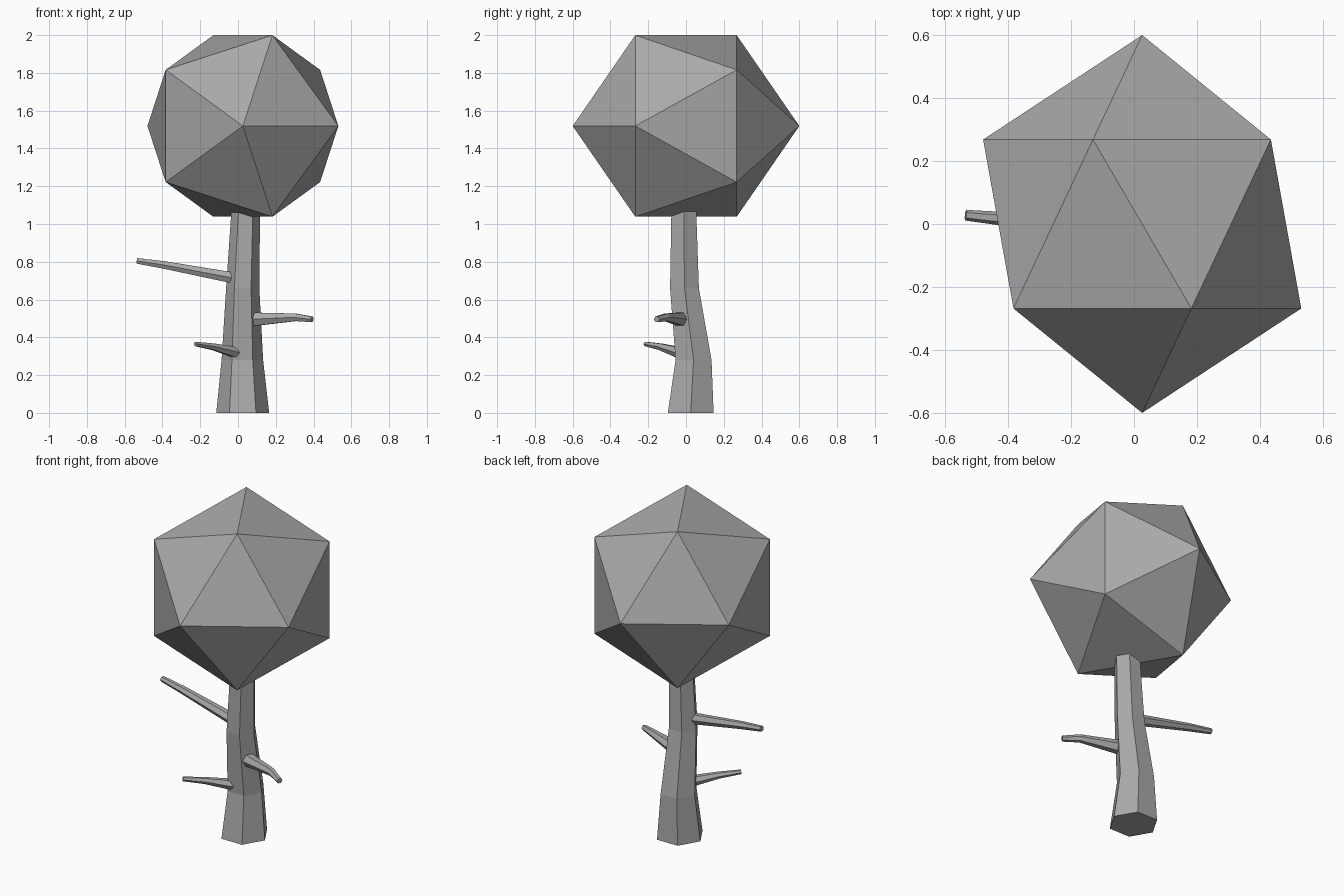
import bpy
import bmesh
from math import cos, sin, pi, radians
from mathutils import Vector, Quaternion, Matrix

cube = bpy.data.objects.get("Cube")
if cube:
    bpy.data.objects.remove(cube, do_unlink=True)

# One plain grey for the whole tree
grey = bpy.data.materials.new("plain_grey")
grey.use_nodes = True
colour = (0.4, 0.4, 0.4, 1)
grey.diffuse_color = colour
grey.node_tree.nodes["Principled BSDF"].inputs["Base Color"].default_value = colour


def add_object(name, bm):
    bmesh.ops.recalc_face_normals(bm, faces=bm.faces)
    mesh = bpy.data.meshes.new(name)
    bm.to_mesh(mesh)
    bm.free()
    mesh.materials.append(grey)
    obj = bpy.data.objects.new(name, mesh)
    bpy.context.collection.objects.link(obj)
    return obj


def loft(name, path, upright=False, sides=6):
    """Skin hexagonal rings along (x, y, z, radius) points and cap the ends."""
    bm = bmesh.new()
    points = [Vector(p[:3]) for p in path]
    rings = []
    for i, centre in enumerate(points):
        along = points[min(i + 1, len(points) - 1)] - points[max(i - 1, 0)]
        turn = Quaternion() if upright else along.to_track_quat('Z', 'Y')
        r = path[i][3]
        rings.append([
            bm.verts.new(centre + turn @ Vector((r * cos(a), r * sin(a), 0)))
            for a in (2 * pi * k / sides for k in range(sides))])
    for low, high in zip(rings, rings[1:]):
        for k in range(sides):
            n = (k + 1) % sides
            bm.faces.new((low[k], low[n], high[n], high[k]))
    bm.faces.new(rings[0])
    bm.faces.new(rings[-1])
    return add_object(name, bm)


# Trunk: leaning hexagonal column, its top hidden in the foliage
loft("trunk", [(0.025, 0.025, 0, 0.14), (0.023, 0.04, 0.28, 0.11),
               (0.025, -0.008, 0.66, 0.088), (0.042, -0.012, 1.1, 0.075)],
     upright=True)

# Branches: tapered and slightly bent
loft("upper_right_branch", [(0, -0.025, 0.71, 0.034), (-0.39, 0.014, 0.783, 0.023),
                            (-0.535, 0.028, 0.805, 0.017)])
loft("left_branch", [(0.07, -0.02, 0.495, 0.042), (0.305, -0.105, 0.506, 0.023),
                     (0.392, -0.155, 0.495, 0.017)])
loft("lower_right_branch", [(-0.005, -0.03, 0.318, 0.033), (-0.13, -0.135, 0.35, 0.02),
                            (-0.225, -0.215, 0.365, 0.013)])

# Foliage: a single icosahedron with its poles along y
bm = bmesh.new()
bmesh.ops.create_icosphere(bm, subdivisions=1, radius=1)
bmesh.ops.rotate(bm, verts=bm.verts, cent=(0, 0, 0),
                 matrix=Matrix.Rotation(radians(90), 3, 'X'))
bmesh.ops.scale(bm, verts=bm.verts, vec=(0.565, 0.6, 0.565))
bmesh.ops.translate(bm, verts=bm.verts, vec=(0.026, 0, 1.519))
add_object("foliage", bm)
